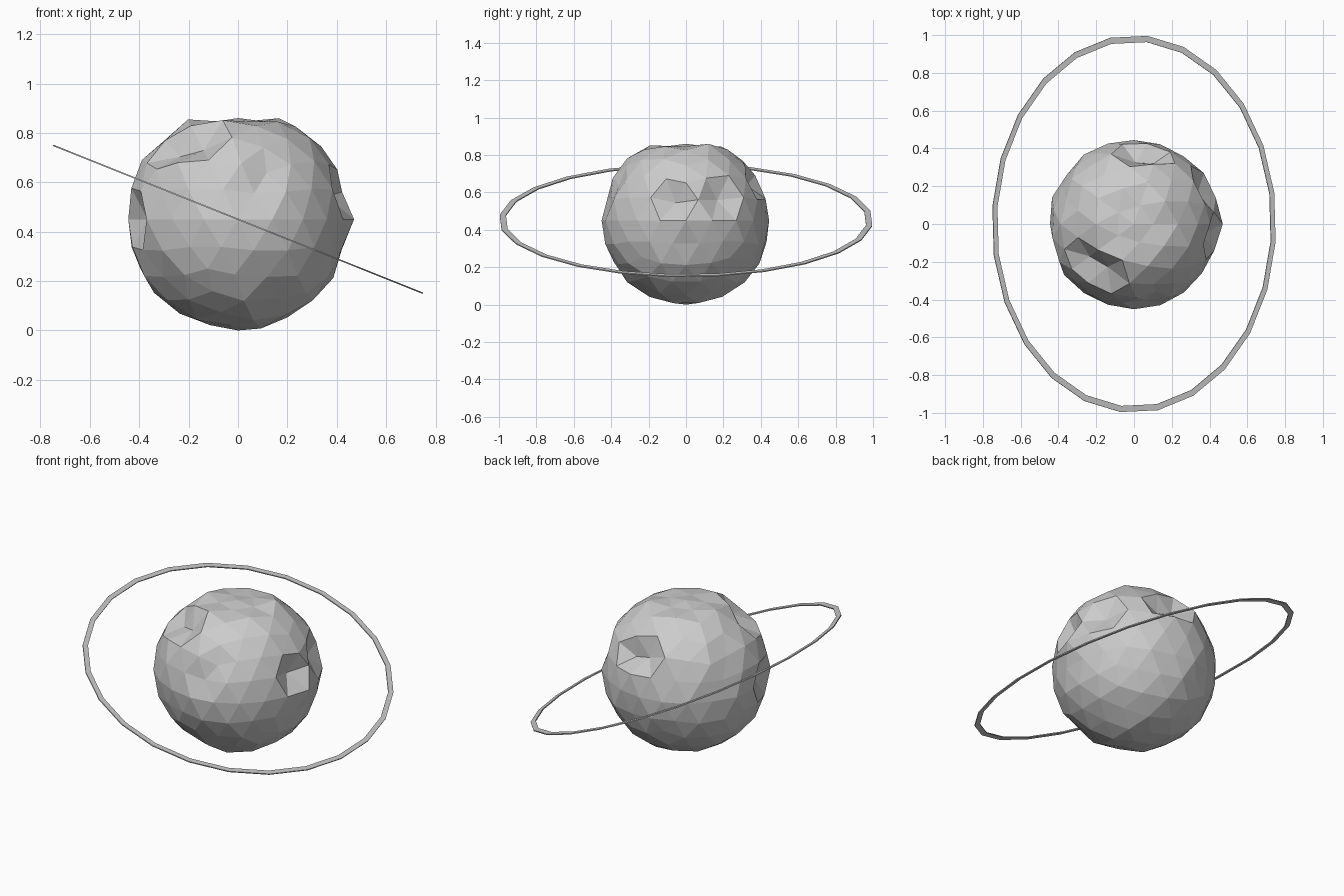
import bpy, bmesh, math, random
from mathutils import Vector

if "Cube" in bpy.data.objects:
    bpy.data.objects.remove(bpy.data.objects["Cube"])

random.seed(4)
R, CENTRE = 0.45, Vector((0, 0, 0.45))


def finish(bm, name):
    bmesh.ops.recalc_face_normals(bm, faces=bm.faces[:])
    mesh = bpy.data.meshes.new(name)
    bm.to_mesh(mesh)
    bm.free()
    obj = bpy.data.objects.new(name, mesh)
    obj.location = CENTRE
    bpy.context.collection.objects.link(obj)
    return obj


# Rocky planet: faceted ball with pits and peaks (direction, new radius, angular reach)
FEATURES = [
    ((0, 0, 1), 0.41, 0.35),             # flattened top
    ((0.42, -0.06, 0.12), 0.375, 0.20),  # right pit
    ((0.10, 0.34, 0.18), 0.375, 0.24),   # back pit
    ((-0.41, -0.15, -0.02), 0.385, 0.20),  # left pit
    ((-0.20, -0.22, 0.30), 0.385, 0.20),  # upper front left pit
    ((0.33, 0.20, 0.14), 0.39, 0.20),    # back right pit
    ((0.10, -0.40, 0.16), 0.42, 0.18),   # shallow front dent
    ((1, 0, 0), 0.47, 0.05),             # right peak
    ((0, 0, -1), 0.45, 0.05),            # bottom point
]
bm = bmesh.new()
bmesh.ops.create_icosphere(bm, subdivisions=3, radius=1)
for v in bm.verts:
    d = v.co.normalized()
    r = R + random.uniform(-0.010, 0.008)
    for direction, radius, reach in FEATURES:
        if d.angle(Vector(direction)) < reach:
            r = radius
    v.co = d * r
finish(bm, "rocky_planet")

# Thin tilted elliptical ring with a flat rectangular section
SIDES, THICK = 24, 0.006
bm = bmesh.new()
section = [(1.0, -THICK / 2), (1.0, THICK / 2), (0.967, THICK / 2), (0.967, -THICK / 2)]
loops = []
for i in range(SIDES):
    a = 2 * math.pi * i / SIDES + math.radians(9.6)
    loops.append([bm.verts.new((0.81 * s * math.cos(a), s * math.sin(a), z)) for s, z in section])
for i in range(SIDES):
    p, q = loops[i], loops[(i + 1) % SIDES]
    for j in range(4):
        k = (j + 1) % 4
        bm.faces.new((p[j], q[j], q[k], p[k]))
ring = finish(bm, "orbit_ring")
ring.rotation_euler.y = math.atan2(0.30, 0.75)
